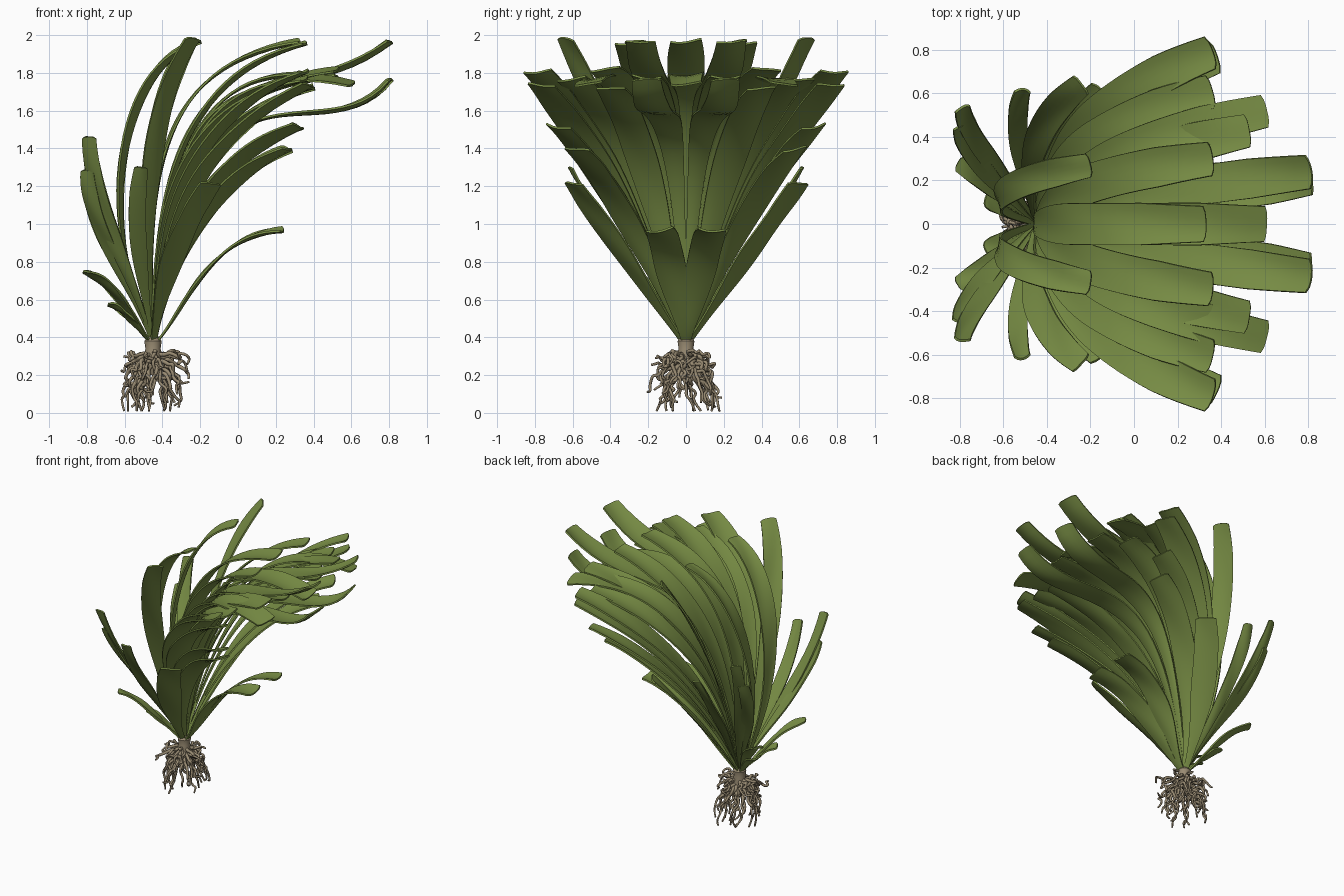
import bpy
import bmesh
import math
import random
from mathutils import Vector, Matrix

random.seed(7)
if "Cube" in bpy.data.objects:
    bpy.data.objects.remove(bpy.data.objects["Cube"], do_unlink=True)

CROWN = Vector((-0.45, 0, 0.36))


def material(name, color):
    m = bpy.data.materials.new(name)
    m.use_nodes = True
    m.diffuse_color = color
    m.node_tree.nodes["Principled BSDF"].inputs["Base Color"].default_value = color
    return m


GREEN = material("leaf green", (0.19, 0.27, 0.06, 1))
TAN = material("root tan", (0.32, 0.26, 0.17, 1))


def add_mesh(name, bm, mat):
    bmesh.ops.recalc_face_normals(bm, faces=bm.faces)
    me = bpy.data.meshes.new(name)
    bm.to_mesh(me)
    bm.free()
    me.materials.append(mat)
    ob = bpy.data.objects.new(name, me)
    bpy.context.collection.objects.link(ob)
    return ob


def bezier(p, t):
    s = 1 - t
    return p[0] * s**3 + p[1] * 3 * s * s * t + p[2] * 3 * s * t * t + p[3] * t**3


def leaf(name, spec, width, side, twist, phase, steps=26, across=6):
    """Strap leaf: narrow at the crown, wide and blunt at the tip, slightly channelled."""
    x1, z1, x2, z2, tx, ty, tz = spec
    ty *= side
    tip = Vector((tx, ty, tz))
    first = Vector((x1, ty * 0.34, z1))
    start = CROWN + (first - CROWN).normalized() * 0.03
    path = [start, first, Vector((x2, ty * 0.74, z2)), tip]
    heading = tip - bezier(path, 0.6)
    flat = Vector((-heading.y, heading.x, 0)).normalized()
    bm = bmesh.new()
    rows = []
    for i in range(steps + 1):
        t = i / steps
        p = bezier(path, t)
        tan = (bezier(path, t + 0.01) - bezier(path, t - 0.01)).normalized()
        w = Matrix.Rotation(twist * side * t, 3, tan) @ flat
        w = (w - tan * w.dot(tan)).normalized()
        up = tan.cross(w)
        g = min(1, t / 0.6)
        half = width / 2 * (0.2 + 0.8 * g * g * (3 - 2 * g))
        half *= 1 - 0.15 * max(0, (t - 0.85) / 0.15)
        row = []
        for j in range(across + 1):
            u = 2 * j / across - 1
            lift = half * 0.1 * u * u + 0.006 * t * math.sin(11 * t + phase + 2 * u)
            shorten = 0.012 * u**4 * t**8
            row.append(bm.verts.new(p + w * (u * half) + up * lift - tan * shorten))
        rows.append(row)
    for a, b in zip(rows, rows[1:]):
        for j in range(across):
            bm.faces.new((a[j], a[j + 1], b[j + 1], b[j]))
    bmesh.ops.recalc_face_normals(bm, faces=bm.faces)
    bmesh.ops.solidify(bm, geom=bm.faces[:], thickness=0.011)
    return add_mesh(name, bm, GREEN)


# Each leaf: first control x z, second control x z, tip x y z
arching = [
    (-0.45, 1.25, -0.25, 1.8, 0.36, 0.3, 1.96),
    (-0.35, 2.15, 0.2, 1.5, 0.81, 0.24, 1.97),
    (-0.25, 2.12, 0.45, 1.3, 0.81, 0.21, 1.77),
    (-0.4, 1.45, -0.05, 1.9, 0.61, 0.52, 1.74),
    (-0.4, 1.4, -0.05, 1.75, 0.53, 0.43, 1.82),
    (-0.42, 1.1, -0.2, 1.6, 0.36, 0.79, 1.81),
    (-0.4, 1.05, -0.15, 1.5, 0.38, 0.77, 1.74),
    (-0.45, 1.2, -0.22, 1.65, 0.36, 0.61, 1.77),
    (-0.4, 1.3, -0.1, 1.75, 0.53, 0.21, 1.78),
    (-0.42, 1.1, -0.15, 1.6, 0.4, 0.4, 1.72),
]
low = [
    (-0.35, 0.95, -0.15, 1.35, 0.33, 0.68, 1.52),
    (-0.36, 0.85, -0.12, 1.25, 0.27, 0.58, 1.4),
    (-0.28, 0.55, -0.15, 0.95, 0.24, 0.14, 0.97),
    (-0.42, 0.65, -0.3, 1.0, -0.14, 0.6, 1.22),
]
upright = [
    (-0.52, 1.0, -0.47, 1.65, -0.24, 0.64, 1.985),
    (-0.78, 1.1, -0.6, 1.85, -0.2, 0.27, 1.97),
]
rear = [
    (-0.5, 0.7, -0.57, 1.0, -0.51, 0.62, 1.3),
    (-0.55, 0.7, -0.78, 1.1, -0.79, 0.54, 1.46),
    (-0.6, 0.75, -0.8, 1.0, -0.8, 0.46, 1.28),
    (-0.55, 0.5, -0.68, 0.72, -0.81, 0.28, 0.75),
    (-0.52, 0.45, -0.6, 0.55, -0.68, 0.12, 0.58),
]
centre = [
    (-0.5, 1.3, -0.4, 1.85, 0.33, 0, 1.97),
    (-0.4, 1.5, -0.1, 1.95, 0.61, 0, 1.74),
]

leaves = []
groups = [("arching_leaf", arching, 0.18), ("low_leaf", low, 0.165),
          ("upright_leaf", upright, 0.13), ("rear_leaf", rear, 0.09)]
for name, specs, width in groups:
    for n, spec in enumerate(specs, 1):
        twist, phase = random.uniform(-0.15, 0.15), random.uniform(0, 6)
        for side, label in ((1, "back"), (-1, "front")):
            leaves.append(leaf(f"{name}_{n}_{label}", spec, width, side, twist, phase))
for n, spec in enumerate(centre, 1):
    leaves.append(leaf(f"centre_leaf_{n}", spec, 0.19, 1, 0.05, n))

# Crown where leaves and roots meet: lathed profile
bm = bmesh.new()
rings = []
for r, z in ((0.02, 0.2), (0.045, 0.25), (0.05, 0.3), (0.04, 0.34), (0.046, 0.38), (0.025, 0.41)):
    rings.append([bm.verts.new((CROWN.x + r * math.cos(k * math.tau / 14),
                                r * math.sin(k * math.tau / 14), z)) for k in range(14)])
for a, b in zip(rings, rings[1:]):
    for k in range(14):
        m = (k + 1) % 14
        bm.faces.new((a[k], a[m], b[m], b[k]))
bm.faces.new(rings[0])
bm.faces.new(rings[-1])
leaves.append(add_mesh("crown", bm, TAN))

for ob in bpy.context.selected_objects:
    ob.select_set(False)
for ob in leaves:
    ob.select_set(True)
bpy.context.view_layer.objects.active = leaves[0]
bpy.ops.object.shade_smooth_by_angle(angle=math.radians(40))

# Tangled roots: bevelled curves that spread and droop
cu = bpy.data.curves.new("roots", "CURVE")
cu.dimensions = "3D"
cu.bevel_depth = 0.0115
cu.bevel_resolution = 1
cu.resolution_u = 4
cu.use_fill_caps = True
COUNT = 60
for n in range(COUNT):
    ang = n * 2.4 + random.uniform(-0.3, 0.3)
    swirl = random.uniform(-0.7, 0.7)
    depth = (n + 0.5) / COUNT
    reach = random.uniform(0.11, 0.2) * (1.05 - 0.25 * depth * depth)
    z0 = 0.32 - 0.08 * depth
    z1 = max(0.012, z0 - 0.01 - 0.36 * depth * random.uniform(0.55, 1.1))
    pts = []
    for k in range(9):
        t = k / 8
        r = 0.03 + (reach - 0.03) * math.sin(t * math.pi / 2)
        wob = 0.025 * min(1, 3 * t)
        a = ang + swirl * t
        pts.append((CROWN.x + r * math.cos(a) + random.uniform(-wob, wob),
                    r * math.sin(a) + random.uniform(-wob, wob),
                    max(0.01, z0 + (z1 - z0) * t**1.4 + random.uniform(-wob, wob))))
    sp = cu.splines.new("NURBS")
    sp.points.add(len(pts) - 1)
    for k, (pt, co) in enumerate(zip(sp.points, pts)):
        pt.co = (*co, 1)
        pt.radius = 1.1 - 0.07 * k
    sp.order_u = 3
    sp.use_endpoint_u = True
cu.materials.append(TAN)
bpy.context.collection.objects.link(bpy.data.objects.new("roots", cu))
